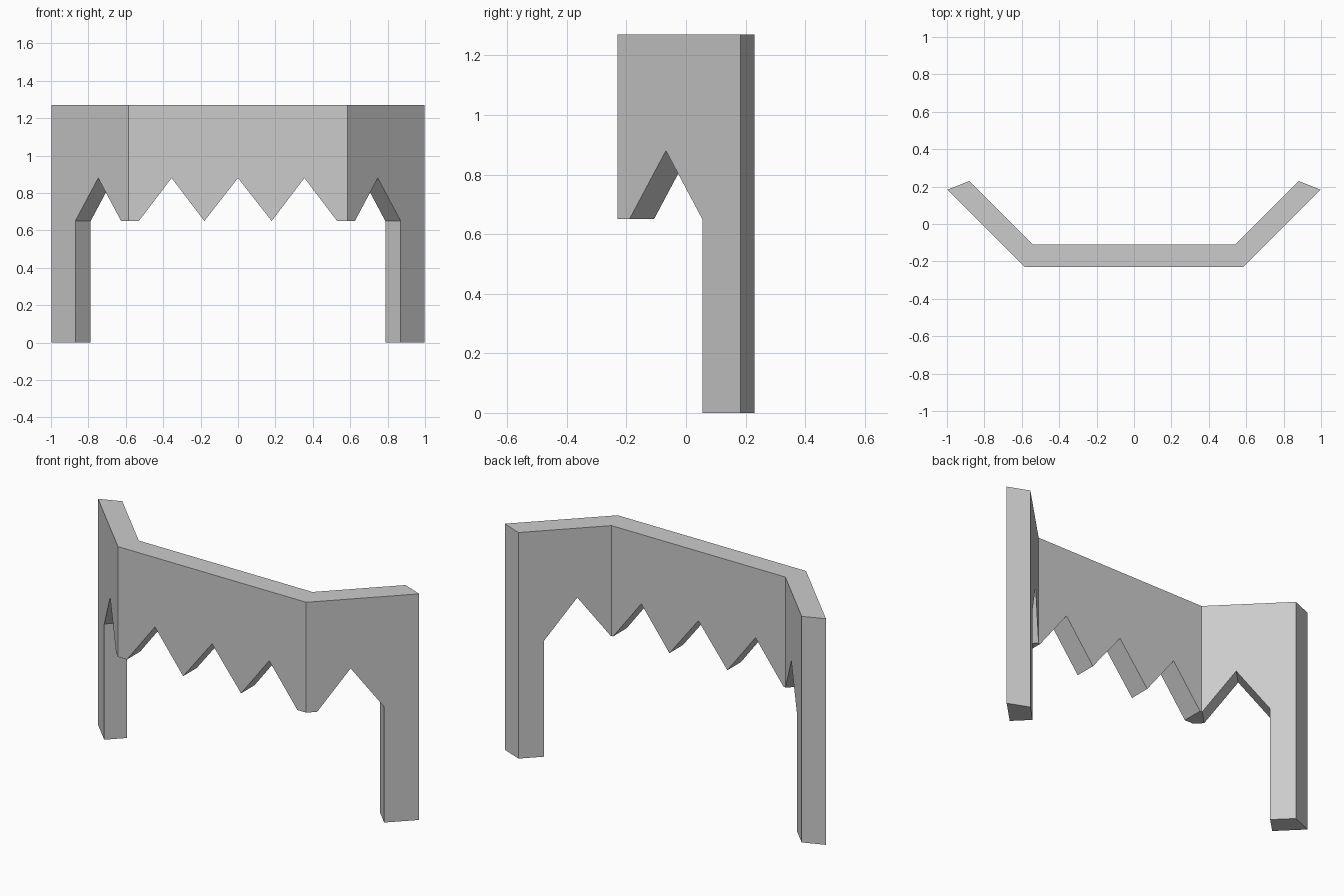
import bpy, bmesh

cube = bpy.data.objects.get("Cube")
if cube:
    bpy.data.objects.remove(cube, do_unlink=True)

TOP, TOOTH, PEAK = 1.27, 0.65, 0.88   # heights of rim, tooth tips, notch peaks
FRONT, BACK = -0.23, -0.11            # faces of the middle panel
CORNER_OUT, CORNER_IN = 0.585, 0.54   # where the wings fold back

grey = bpy.data.materials.new("plain grey")
grey.use_nodes = True
grey.diffuse_color = (0.6, 0.6, 0.6, 1)
grey.node_tree.nodes["Principled BSDF"].inputs["Base Color"].default_value = (0.6, 0.6, 0.6, 1)

bm = bmesh.new()


def add_panel(profile):
    """Panel from an outline of (outer xy, inner xy, z); open at the folds."""
    outer = [bm.verts.new((*o, z)) for o, i, z in profile]
    inner = [bm.verts.new((*i, z)) for o, i, z in profile]
    bm.faces.new(outer)
    bm.faces.new(inner[::-1])
    n = len(profile)
    for k in range(n):
        j = (k + 1) % n
        fold = {profile[k][0], profile[j][0]}
        if len(fold) == 1 and abs(profile[k][0][0]) == CORNER_OUT:
            continue
        bm.faces.new((outer[k], inner[k], inner[j], outer[j]))


def fold_point(side, z):
    return ((side * CORNER_OUT, FRONT), (side * CORNER_IN, BACK), z)


def wing_point(side, y, z):
    """Point on the 45 degree wing, given by the y of its outer face."""
    x = y + CORNER_OUT - FRONT
    return ((side * x, y), (side * (x - 0.0825), y + 0.0825), z)


# Middle panel with three notches
teeth = [-0.53, -0.355, -0.18, 0, 0.18, 0.355, 0.53]
zigzag = [((x, FRONT), (x, BACK), PEAK if k % 2 else TOOTH) for k, x in enumerate(teeth)]
add_panel([fold_point(-1, TOP), fold_point(-1, TOOTH), *zigzag,
           fold_point(1, TOOTH), fold_point(1, TOP)])

# Angled wings, each with one notch and a leg
for side in (-1, 1):
    end_out, end_in = (side * 0.998, 0.183), (side * 0.88, 0.23)
    add_panel([fold_point(side, TOP), fold_point(side, TOOTH),
               wing_point(side, -0.19, TOOTH), wing_point(side, -0.0675, PEAK),
               wing_point(side, 0.055, TOOTH), wing_point(side, 0.055, 0),
               (end_out, end_in, 0), (end_out, end_in, TOP)])

# Weld the panels into one solid
bmesh.ops.remove_doubles(bm, verts=bm.verts[:], dist=0.0005)
bmesh.ops.recalc_face_normals(bm, faces=bm.faces[:])
mesh = bpy.data.meshes.new("notched_arch_panel")
bm.to_mesh(mesh)
bm.free()
mesh.materials.append(grey)
panel = bpy.data.objects.new("notched_arch_panel", mesh)
bpy.context.collection.objects.link(panel)
